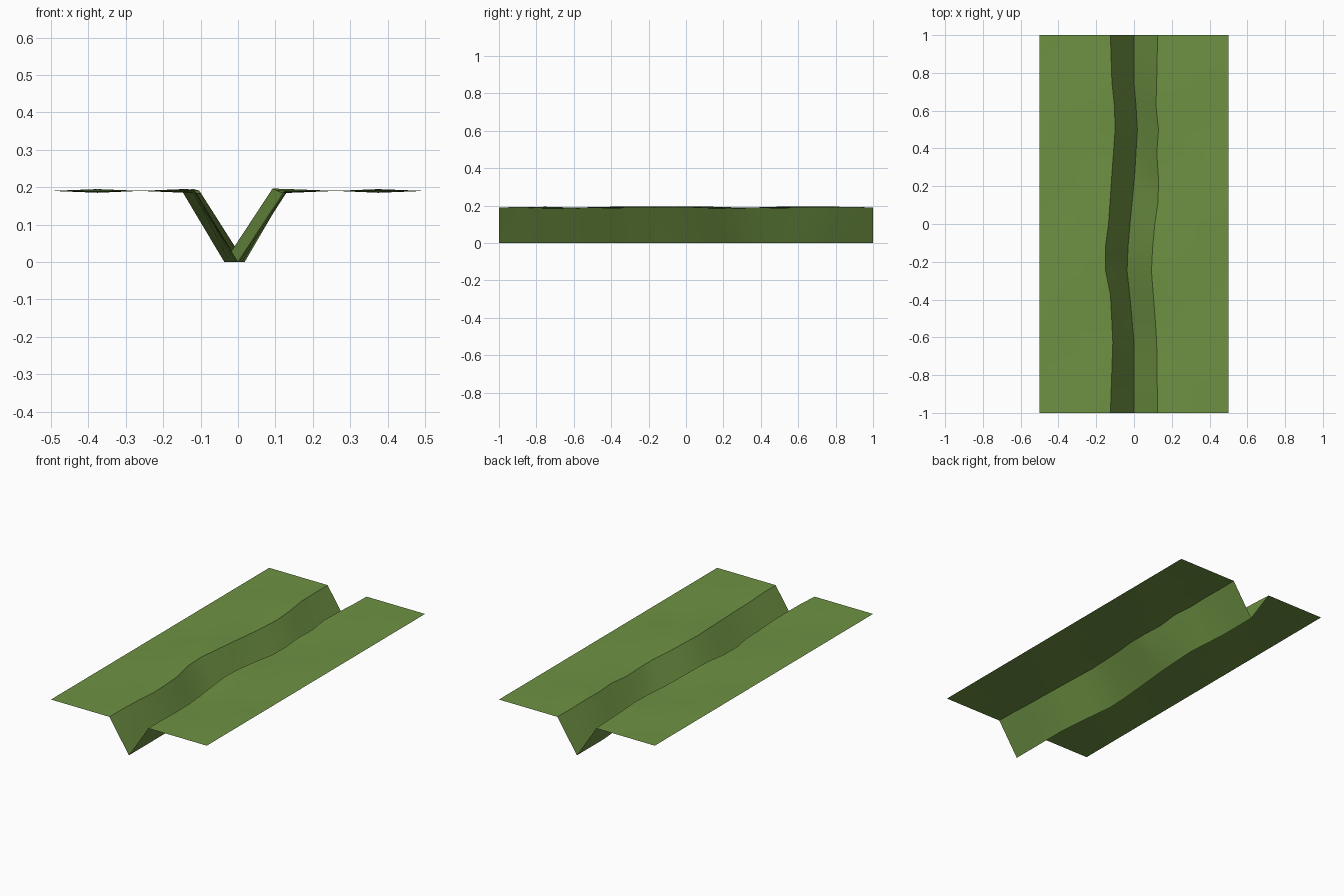
import bpy, bmesh, math

if "Cube" in bpy.data.objects:
    bpy.data.objects.remove(bpy.data.objects["Cube"])

ROWS = 16

# Wandering lines (y, x) of the ditch: left bank, bottom and right bank
LEFT = [(-1, -.125), (-.62, -.112), (-.37, -.125), (-.25, -.15), (-.12, -.152), (0, -.135),
        (.25, -.118), (.5, -.10), (.62, -.103), (.75, -.117), (1, -.125)]
BOTTOM = [(-1, 0), (-.62, 0), (-.37, -.023), (-.22, -.04), (0, -.021),
          (.25, .003), (.5, .018), (.62, .011), (.75, 0), (1, 0)]
RIGHT = [(-1, .125), (-.62, .12), (-.5, .112), (-.22, .09), (0, .11), (.12, .128),
         (.25, .129), (.37, .12), (.5, .13), (.62, .116), (.75, .12), (1, .125)]


def follow(line, y):
    for (y0, x0), (y1, x1) in zip(line, line[1:]):
        if y <= y1:
            return x0 + (x1 - x0) * (y - y0) / (y1 - y0)
    return line[-1][1]


def ground(x, y):
    # gentle bumps that fade out at the tile borders
    fade = min(1, (1 - abs(y)) * 4) * min(1, (0.5 - abs(x)) * 8)
    return 0.19 + fade * 0.008 * math.sin(7 * y + 5 * x + 2.5) * math.cos(6 * x)


grass = bpy.data.materials.new("grass green")
grass.diffuse_color = (0.158, 0.287, 0.056, 1)
grass.use_nodes = True
grass.node_tree.nodes["Principled BSDF"].inputs["Base Color"].default_value = grass.diffuse_color

# Grass sheet with a V-shaped ditch along y
bm = bmesh.new()
rows = []
for i in range(ROWS + 1):
    y = -1 + 2 * i / ROWS
    l, b, r = (follow(line, y) for line in (LEFT, BOTTOM, RIGHT))
    row = []
    for x in (-.5, -.375, -.25, l, b, r, .25, .375, .5):
        z = 0 if x == b else ground(x, y)
        row.append(bm.verts.new((x, y, z)))
    rows.append(row)
for a, c in zip(rows, rows[1:]):
    for j in range(len(a) - 1):
        bm.faces.new((a[j], a[j + 1], c[j + 1], c[j]))
bmesh.ops.triangulate(bm, faces=bm.faces[:])

mesh = bpy.data.meshes.new("grass_ditch")
bm.to_mesh(mesh)
bm.free()
mesh.materials.append(grass)
ditch = bpy.data.objects.new("grass_ditch", mesh)
bpy.context.collection.objects.link(ditch)
bpy.context.view_layer.objects.active = ditch
ditch.select_set(True)
bpy.ops.object.shade_smooth_by_angle(angle=math.radians(30))
